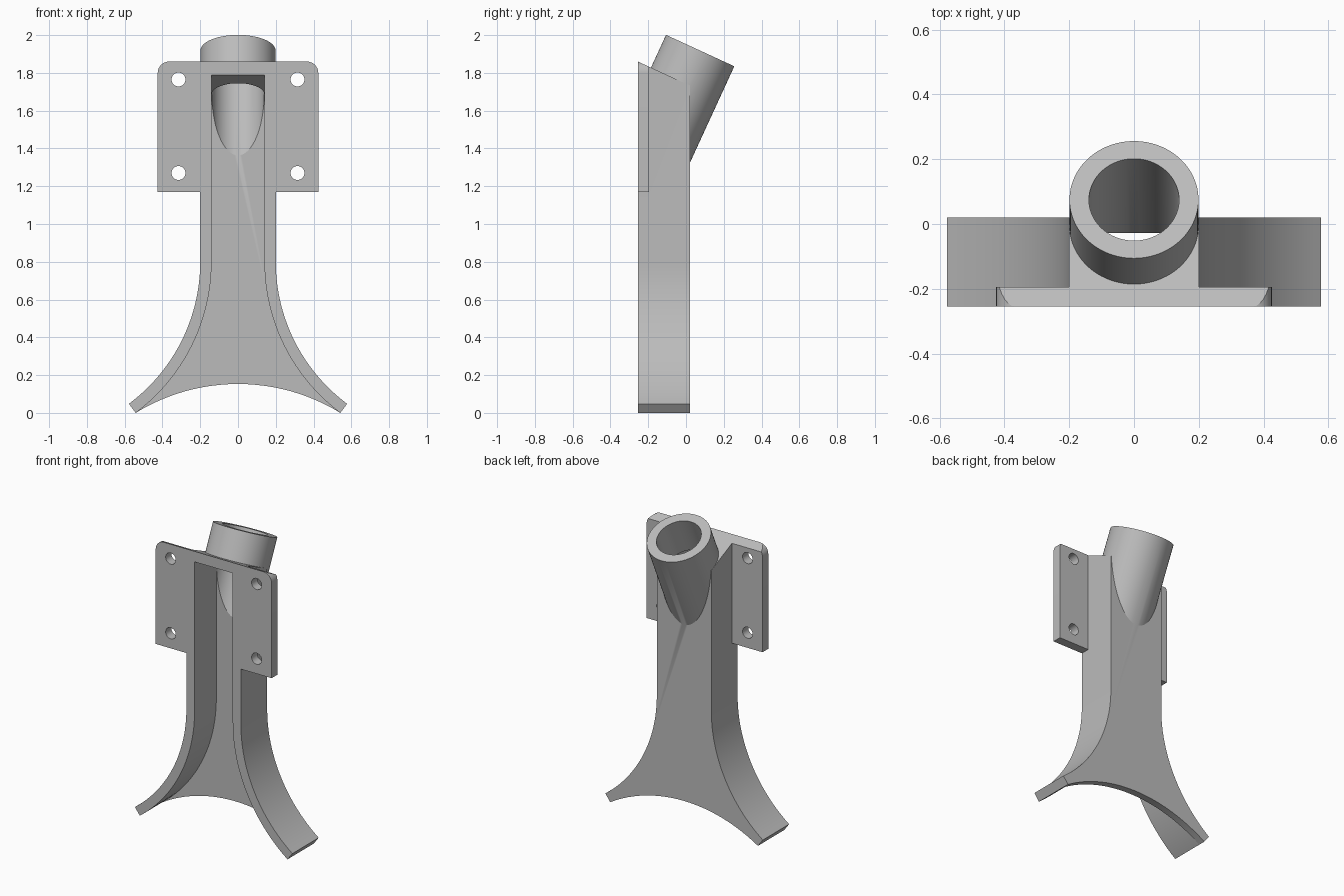
import bpy, bmesh, math
from mathutils import Vector, Matrix

if "Cube" in bpy.data.objects:
    bpy.data.objects.remove(bpy.data.objects["Cube"], do_unlink=True)

grey = bpy.data.materials.new("plain grey")
grey.use_nodes = True
grey.diffuse_color = (0.5, 0.5, 0.5, 1)
grey.node_tree.nodes["Principled BSDF"].inputs["Base Color"].default_value = (0.5, 0.5, 0.5, 1)

FRONT, BACK, FLOOR = -0.255, 0.02, -0.027
SLOPE = math.tan(math.radians(24.7))
TILT = Matrix.Rotation(math.radians(-24.7), 4, 'X')
TUBE_TOP = Vector((0, 0.075, 1.918))


def finish(name, bm):
    bmesh.ops.recalc_face_normals(bm, faces=bm.faces)
    mesh = bpy.data.meshes.new(name)
    bm.to_mesh(mesh)
    bm.free()
    ob = bpy.data.objects.new(name, mesh)
    bpy.context.collection.objects.link(ob)
    mesh.materials.append(grey)
    return ob


def prism(name, outline, lo, hi, place=lambda u, v, w: (u, w, v)):
    """Extrude an outline; by default an x-z outline along y."""
    bm = bmesh.new()
    face = bm.faces.new([bm.verts.new(place(u, v, lo)) for u, v in outline])
    new = bmesh.ops.extrude_face_region(bm, geom=[face])["geom"]
    shift = Vector(place(0, 0, hi)) - Vector(place(0, 0, lo))
    bmesh.ops.translate(bm, vec=shift, verts=[g for g in new if isinstance(g, bmesh.types.BMVert)])
    return finish(name, bm)


def side_prism(name, outline, half):
    """Extrude a y-z outline across x."""
    return prism(name, outline, -half, half, lambda u, v, w: (w, u, v))


def cylinder(name, radius, length, matrix, sides):
    bm = bmesh.new()
    bmesh.ops.create_cone(bm, cap_ends=True, segments=sides, radius1=radius,
                          radius2=radius, depth=length, matrix=matrix)
    return finish(name, bm)


def combine(target, other, operation):
    mod = target.modifiers.new("join", 'BOOLEAN')
    mod.operation, mod.solver, mod.object = operation, 'EXACT', other
    bpy.context.view_layer.objects.active = target
    bpy.ops.object.modifier_apply(modifier=mod.name)
    bpy.data.objects.remove(other, do_unlink=True)


def arc(cx, cz, r, a0, a1, n):
    """Points on a circle, angles in degrees."""
    return [(cx + r * math.cos(math.radians(a0 + (a1 - a0) * i / n)),
             cz + r * math.sin(math.radians(a0 + (a1 - a0) * i / n))) for i in range(n + 1)]


def mirrored(right):
    return right + [(-x, z) for x, z in reversed(right)]


# Flared body: straight stem, sweeping legs and an arched foot
OUTER, INNER, END = 0.9375, 0.9975, 53.32
CX, CZ = 1.1375, 0.8
leg = arc(CX, CZ, OUTER, 180, 180 + END, 24)
tip = arc(CX, CZ, INNER, 180, 180 + END, 24)[-1]
rise = 0.153
radius = (tip[0] ** 2 + rise ** 2) / (2 * rise)
half_angle = math.degrees(math.asin(tip[0] / radius))
foot = arc(0, rise - radius, radius, 90 - half_angle, 90 + half_angle, 24)
body = prism("bracket", [(0.2, 2)] + leg + foot + [(-x, z) for x, z in reversed(leg)] + [(-0.2, 2)],
             FRONT, BACK)

# Mounting flange with rounded upper corners and four bolt holes
flange = prism("flange", mirrored([(0.425, 1.17)] + arc(0.365, 1.8, 0.06, 0, 90, 8)), FRONT, -0.195)
for x in (-0.315, 0.315):
    for z in (1.27, 1.765):
        spot = Matrix.Translation((x, -0.22, z)) @ Matrix.Rotation(math.pi / 2, 4, 'X')
        combine(flange, cylinder("bolt_hole", 0.037, 0.3, spot, 32), 'DIFFERENCE')
combine(body, flange, 'UNION')


# Sloping top
def slope_line(z, y):
    return z - SLOPE * (y - FRONT)


top_cut = side_prism("top_cut", [(-0.5, slope_line(1.86, -0.5)), (0.3, slope_line(1.86, 0.3)),
                                 (0.3, 2.5), (-0.5, 2.5)], 1)
combine(body, top_cut, 'DIFFERENCE')


# Tilted tube socket, trimmed flush with the front
def along_tube(start, end):
    return Matrix.Translation(TUBE_TOP) @ TILT @ Matrix.Translation((0, 0, -(start + end) / 2))


tube = cylinder("tube", 0.199, 0.6, along_tube(0, 0.6), 96)
front_cut = side_prism("front_cut", [(-1, 1), (FRONT, 1), (FRONT, 2.2), (-1, 2.2)], 1)
combine(tube, front_cut, 'DIFFERENCE')
combine(body, tube, 'UNION')

# Open channel between the walls, with a sloping ceiling
inner = arc(CX, CZ, INNER, 180, 180 + END, 24) + arc(CX, CZ, INNER, 180 + END, 186 + END, 2)[1:]
channel = prism("channel", mirrored([(0.14, 2)] + inner), -0.4, FLOOR)
ceiling = side_prism("ceiling", [(-0.5, slope_line(1.79, -0.5)), (0.3, slope_line(1.79, 0.3)),
                                 (0.3, 2.5), (-0.5, 2.5)], 1)
combine(channel, ceiling, 'DIFFERENCE')
combine(body, channel, 'DIFFERENCE')

# Bore through the tube into the channel
combine(body, cylinder("bore", 0.139, 0.7, along_tube(-0.1, 0.6), 96), 'DIFFERENCE')

bpy.ops.object.select_all(action='DESELECT')
body.select_set(True)
bpy.context.view_layer.objects.active = body
bpy.ops.object.shade_smooth_by_angle(angle=math.radians(25))
